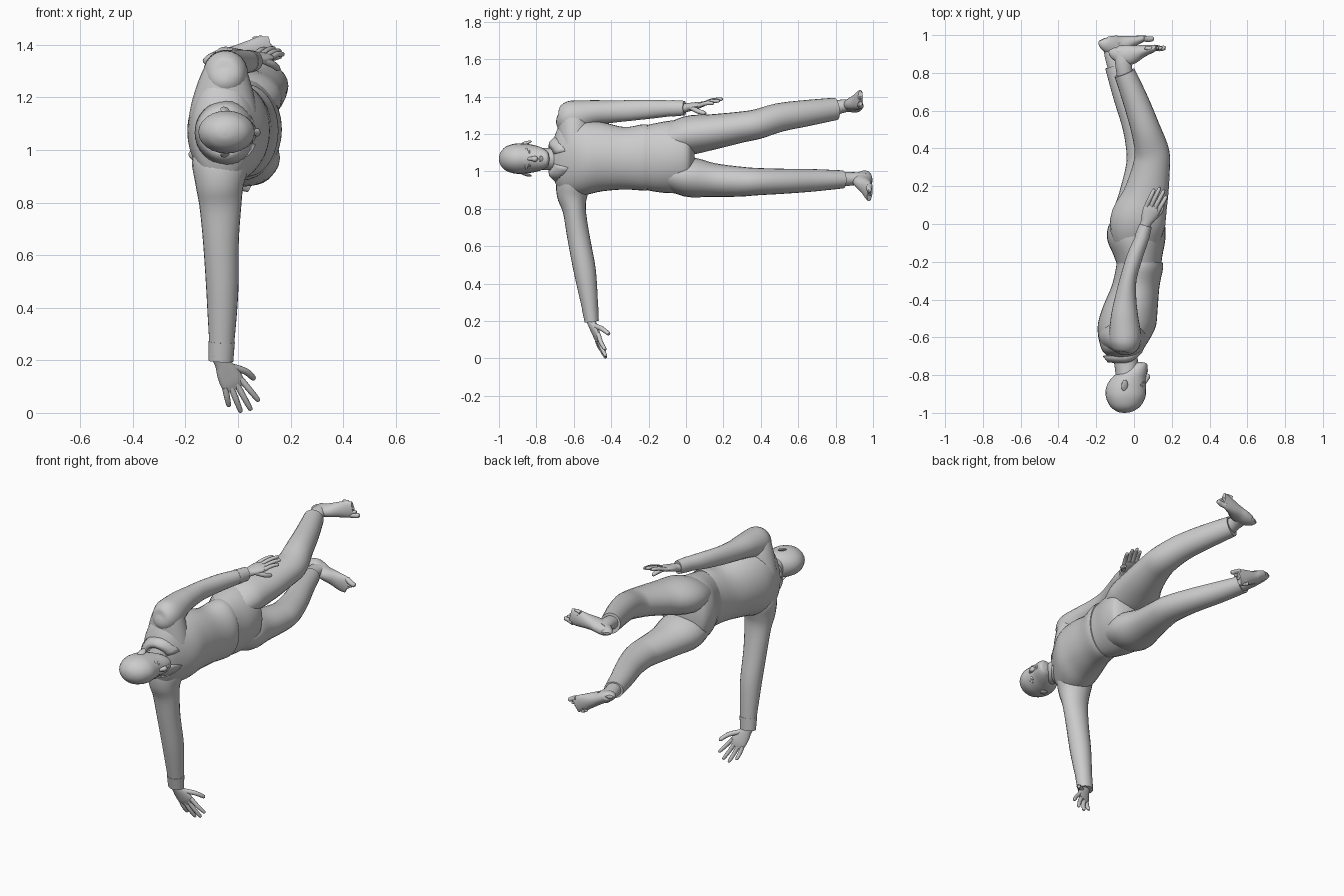
import bpy, bmesh, math
from mathutils import Vector as V

def spline(rows, sub):
    """Catmull-Rom interpolation through rows of numbers."""
    out = []
    for i in range(len(rows) - 1):
        p = [rows[max(0, min(len(rows) - 1, i + k))] for k in (-1, 0, 1, 2)]
        for s in range(sub):
            t = s / sub
            out.append([0.5 * (2*b + (c-a)*t + (2*a-5*b+4*c-d)*t*t + (3*b-a-3*c+d)*t**3)
                        for a, b, c, d in zip(*p)])
    return out + [list(rows[-1])]

def tube(name, rows, side, axis=None, n=24, sub=4):
    """Loft ellipses (x, y, z, radius along side, other radius)."""
    pts = spline(rows, sub)
    bm, rings = bmesh.new(), []
    for i, p in enumerate(pts):
        t = axis or V(pts[min(i+1, len(pts)-1)][:3]) - V(pts[max(i-1, 0)][:3])
        t = V(t).normalized()
        a = V(side) - t * t.dot(V(side))
        a.normalize()
        b = t.cross(a)
        ra, rb = max(p[3], .002), max(p[4], .002)
        rings.append([bm.verts.new(V(p[:3]) + a*ra*math.cos(w*math.tau/n) + b*rb*math.sin(w*math.tau/n))
                      for w in range(n)])
    for r, q in zip(rings, rings[1:]):
        for k in range(n):
            bm.faces.new((r[k], r[(k+1) % n], q[(k+1) % n], q[k]))
    bm.faces.new(rings[0][::-1])
    bm.faces.new(rings[-1])
    return finish(name, bm)

def finish(name, bm):
    bmesh.ops.recalc_face_normals(bm, faces=bm.faces[:])
    me = bpy.data.meshes.new(name)
    bm.to_mesh(me)
    bm.free()
    ob = bpy.data.objects.new(name, me)
    bpy.context.collection.objects.link(ob)
    return ob

def ball(name, loc, scale, rot=(0, 0, 0)):
    bm = bmesh.new()
    bmesh.ops.create_uvsphere(bm, u_segments=16, v_segments=10, radius=1)
    ob = finish(name, bm)
    ob.location, ob.scale, ob.rotation_euler = loc, scale, rot
    return ob

def digit(name, a, b, r, bulge, side):
    """Rounded finger or toe from a to b, bent by bulge."""
    a, b = V(a), V(b)
    m = (a + b) / 2 + V(bulge)
    e = a + (b - a) * .94
    tube(name, [(*a, r, r), (*m, r*.95, r*.95), (*e, r*.75, r*.75), (*b, .002, .002)], side, n=10, sub=3)

Y, Z = V((0, 1, 0)), V((0, 0, 1))

# head, neck and face (figure lies along y, facing +x)
tube("head", [(-.05, -1, 1.068, .005, .005), (-.049, -.993, 1.068, .032, .04), (-.046, -.965, 1.068, .063, .08),
              (-.044, -.915, 1.068, .08, .105), (-.042, -.865, 1.068, .08, .105), (-.03, -.82, 1.068, .074, .093),
              (-.006, -.785, 1.067, .065, .075), (.018, -.757, 1.066, .052, .053), (.03, -.738, 1.066, .035, .036),
              (.03, -.73, 1.066, .005, .005)], Z, Y)
tube("neck", [(-.06, -.64, 1.066, .07, .065), (-.045, -.71, 1.066, .06, .064), (-.035, -.8, 1.067, .06, .062)], Z, Y)
tube("nose", [(.05, -.85, 1.067, .008, .01), (.064, -.825, 1.067, .011, .012), (.073, -.806, 1.067, .016, .013),
              (.062, -.797, 1.067, .008, .006)], Z, n=12)
for s in (1, -1):
    ball("eye", (.044, -.838, 1.067 + s*.032), (.012, .007, .014))
    digit("brow", (.054, -.853, 1.067 + s*.008), (.034, -.852, 1.067 + s*.055), .008, (.003, -.003, 0), Y)
    ball("ear", (-.05, -.855, 1.068 + s*.084), (.018, .032, .008), (s*.3, s*.3, 0))
    tube("lip", [(.06, -.775, 1.043, .002, .003), (.068, -.775 + s*.005, 1.067, .006, .006),
                 (.06, -.775, 1.091, .002, .003)], Y, n=10)

# shirt
tube("shirt_torso", [(-.055, -.715, 1.066, .07, .065), (-.06, -.695, 1.068, .14, .085), (-.06, -.655, 1.072, .2, .115),
                     (-.04, -.55, 1.072, .2, .153), (-.022, -.45, 1.078, .185, .147), (.008, -.33, 1.07, .167, .127),
                     (.028, -.24, 1.074, .176, .125), (.03, -.205, 1.074, .176, .122)], Z, Y, n=36)
tube("shirt_shoulder", [(-.055, -.595, 1.06, .09, .135), (-.055, -.595, 1.15, .09, .128), (-.053, -.598, 1.24, .088, .106),
                        (-.05, -.605, 1.31, .075, .08), (-.048, -.61, 1.36, .045, .048),
                        (-.048, -.61, 1.378, .004, .004)], Y, Z)
tube("left_sleeve", [(-.055, -.69, 1.285, .015, .015), (-.053, -.672, 1.283, .065, .06), (-.047, -.61, 1.288, .09, .085),
                     (-.05, -.5, 1.312, .069, .074), (-.045, -.4, 1.319, .06, .058), (-.03, -.29, 1.326, .055, .044),
                     (.005, -.17, 1.333, .049, .042), (.04, -.08, 1.337, .042, .037),
                     (.06, -.01, 1.338, .036, .031)], Z)
tube("right_sleeve", [(-.065, -.59, 1.04, .06, .09), (-.067, -.602, .95, .09, .108), (-.07, -.608, .87, .082, .092),
                      (-.067, -.597, .79, .062, .08), (-.065, -.575, .65, .06, .068), (-.06, -.545, .49, .06, .062),
                      (-.06, -.528, .38, .053, .056), (-.062, -.513, .27, .043, .048),
                      (-.065, -.505, .2, .036, .045)], Y)
tube("left_cuff", [(.041, -.075, 1.337, .044, .039), (.061, -.008, 1.338, .039, .034)], Z, sub=1)
tube("right_cuff", [(-.062, -.513, .27, .045, .05), (-.065, -.504, .197, .038, .047)], Y, sub=1)

# open collar with two points at the front
bm, prev = bmesh.new(), None
for i in range(29):
    a = math.radians(22 + 316*i/28)
    c, s = math.cos(a), math.sin(a)
    f = max(0, c)**2
    cur = [bm.verts.new(p) for p in ((-.045 + .068*c, -.735 + .035*f, 1.066 + .068*s),
                                     (-.045 + .095*c, -.732 + .06*f, 1.066 + .09*s),
                                     (-.045 + .12*c, -.7 + .082*f, 1.066 + .122*s))]
    for k in range(2 if prev else 0):
        bm.faces.new((prev[k], prev[k+1], cur[k+1], cur[k]))
    prev = cur
mod = finish("collar", bm).modifiers.new("thick", "SOLIDIFY")
mod.thickness = .008

# trousers
tube("trouser_hips", [(.03, -.24, 1.074, .165, .112), (.022, -.17, 1.074, .182, .128), (.012, -.08, 1.077, .194, .154),
                      (.016, 0, 1.08, .188, .146), (.03, .03, 1.08, .13, .1), (.03, .045, 1.08, .06, .05)], Z, Y, n=32)
tube("left_trouser_leg", [(.018, -.16, 1.155, .06, .1), (.018, 0, 1.19, .103, .147), (.062, .15, 1.212, .094, .12),
                          (.09, .29, 1.236, .083, .1), (.095, .38, 1.252, .08, .092), (.062, .5, 1.288, .077, .078),
                          (.01, .65, 1.312, .07, .068), (-.05, .8, 1.334, .06, .057)], Z)
tube("right_trouser_leg", [(.015, -.16, .995, .06, .1), (.018, 0, .972, .106, .142), (.032, .15, .953, .09, .112),
                           (.05, .29, .945, .08, .095), (.05, .38, .945, .073, .09), (.015, .52, .947, .067, .077),
                           (-.045, .68, .952, .06, .066), (-.1, .84, .957, .048, .055)], Z)

def foot(name, heel, toe, sole, ankle, big):
    """Bare foot from heel to ball, sole at y = sole, big toe toward big*z."""
    h, t = V(heel), V(toe)
    rows = []
    for f, ra, rb in ((-.1, .008, .02), (-.04, .025, .036), (.15, .034, .05), (.4, .036, .052),
                      (.7, .044, .034), (.95, .05, .022), (1.12, .044, .014)):
        p = h.lerp(t, f)
        rows.append((p.x, sole - rb, p.z, ra, rb))
    tube(name, rows, Z, n=20)
    q = h.lerp(t, .2)
    tube(name + "_ankle", [(*ankle, .042, .044), (q.x, sole - .1, q.z, .035, .044), (q.x, sole - .035, q.z, .032, .05)],
         Z, n=18)
    d = (t - h).normalized()
    across = d.cross(Y)
    if across.z * big < 0:
        across = -across
    for k in range(5):
        r = .016 if k == 0 else .0105
        base = t + across * (.036 - .02*k) - d*.008*k
        base.y = sole - .014
        end = base + d * (.06 - .006*k)
        end.y = sole - .016
        digit(name + "_toe", base, end, r, (0, -.004, 0), Z)

foot("left_foot", (-.095, 0, 1.342), (.1, 0, 1.384), .948, (-.045, .77, 1.332), -1)
foot("right_foot", (-.15, 0, .978), (.033, 0, .89), .997, (-.09, .81, .957), 1)

def hand(name, wrist, knuckle, across, tips, thumb, bulge):
    """Flat palm, four fingers spread along across, and a thumb."""
    w, k, a = V(wrist), V(knuckle), V(across).normalized()
    d = k - w
    rows = [(*(w + d*f), ra, rb) for f, ra, rb in
            ((-.3, .029, .025), (.1, .03, .023), (.45, .041, .02), (.85, .046, .016), (1.1, .038, .01))]
    tube(name, rows, a, n=18)
    for i, tip in enumerate(tips):
        digit(name + "_finger", k + a*(-.034 + .0227*i) - d*.1, tip, .012, bulge, a)
    digit(name + "_thumb", w + d*.35 + a*.02, thumb, .014, a*.012, a)

hand("left_hand", (.062, 0, 1.34), (.1, .09, 1.358), (.9, -.38, -.15),
     [(.108, .185, 1.385), (.138, .195, 1.388), (.16, .18, 1.378), (.172, .148, 1.365)],
     (.155, .105, 1.308), (0, 0, .006))
hand("right_hand", (-.065, -.508, .2), (-.015, -.468, .103), (.85, .1, .48),
     [(-.034, -.437, .025), (.012, -.428, .002), (.05, -.428, .01), (.08, -.432, .045)],
     (.064, -.41, .13), (0, -.005, 0))

# smooth shading with sharp hems
for ob in bpy.data.objects:
    ob.select_set(True)
    bpy.context.view_layer.objects.active = ob
bpy.ops.object.shade_smooth_by_angle(angle=math.radians(45))
